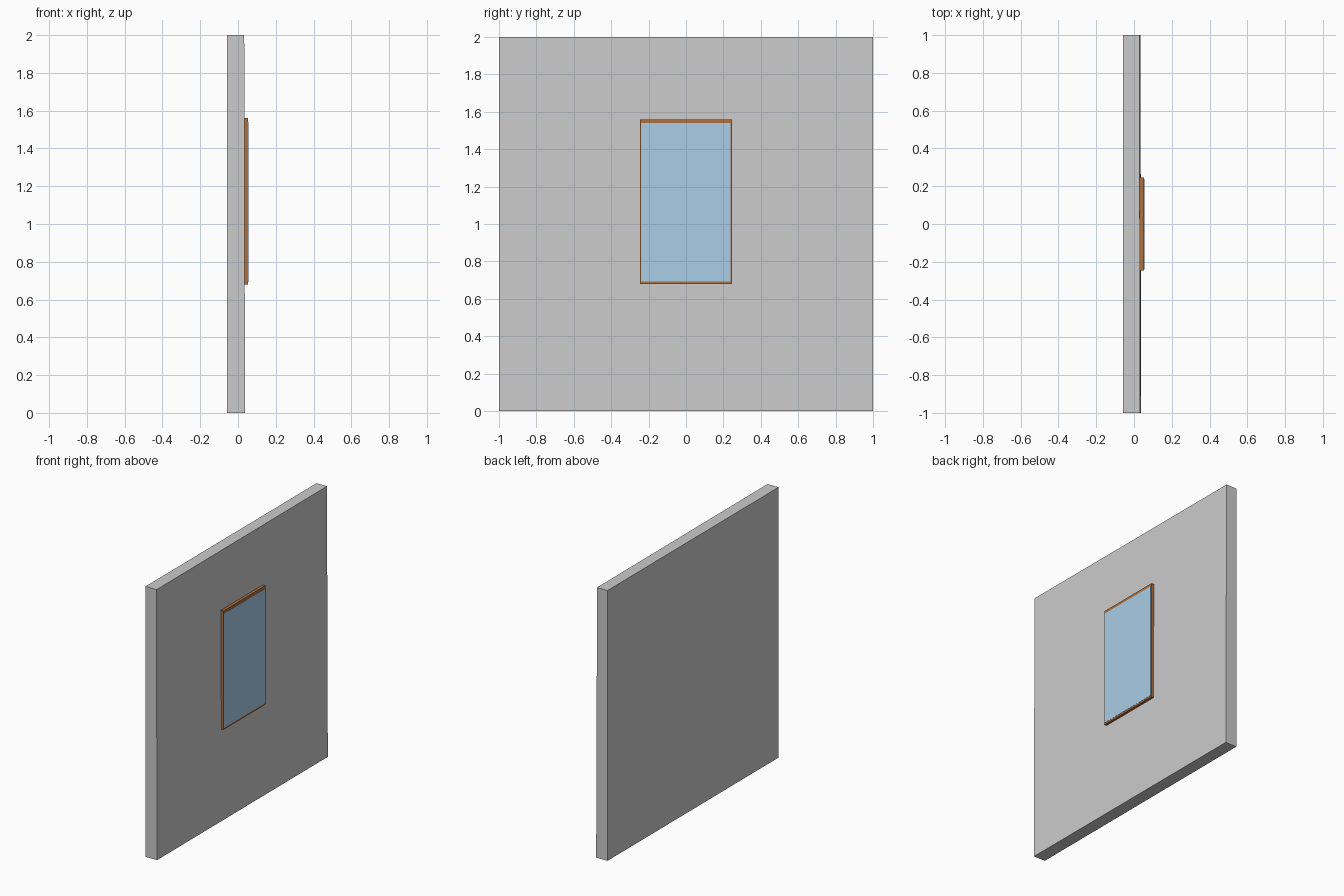
import bpy, bmesh

if "Cube" in bpy.data.objects:
    bpy.data.objects.remove(bpy.data.objects["Cube"])


def material(name, rgb):
    m = bpy.data.materials.new(name)
    m.diffuse_color = (*rgb, 1)
    m.use_nodes = True
    m.node_tree.nodes["Principled BSDF"].inputs["Base Color"].default_value = m.diffuse_color
    return m


def slab(name, x0, front, y, z, mat=None):
    """Box whose front (+x) face position is given by front(y, z)."""
    bm = bmesh.new()
    bmesh.ops.create_cube(bm, size=2)
    for v in bm.verts:
        is_front = v.co.x > 0
        v.co.y = y[v.co.y > 0]
        v.co.z = z[v.co.z > 0]
        v.co.x = front(v.co.y, v.co.z) if is_front else x0
    me = bpy.data.meshes.new(name)
    bm.to_mesh(me)
    bm.free()
    ob = bpy.data.objects.new(name, me)
    bpy.context.collection.objects.link(ob)
    if mat:
        me.materials.append(mat)
    return ob


brown = material("wood", (0.42, 0.16, 0.05))
blue = material("glass", (0.40, 0.61, 0.80))

# wall, its front face leaning very slightly
slab("wall", -0.057, lambda y, z: 0.037 - 0.002 * z - 0.0015 * z * (y + 1) / 2 - 0.002 * (y + 1) / 2,
     (-1, 1), (0, 2))

# shallow window frame standing on the wall face
slab("window_frame", 0.03, lambda y, z: 0.053, (-0.245, 0.245), (0.68, 1.56), brown)

# pane almost flush with the frame, leaving wider rails above and below
slab("window_pane", 0.051, lambda y, z: 0.0545, (-0.241, 0.239), (0.693, 1.539), blue)
